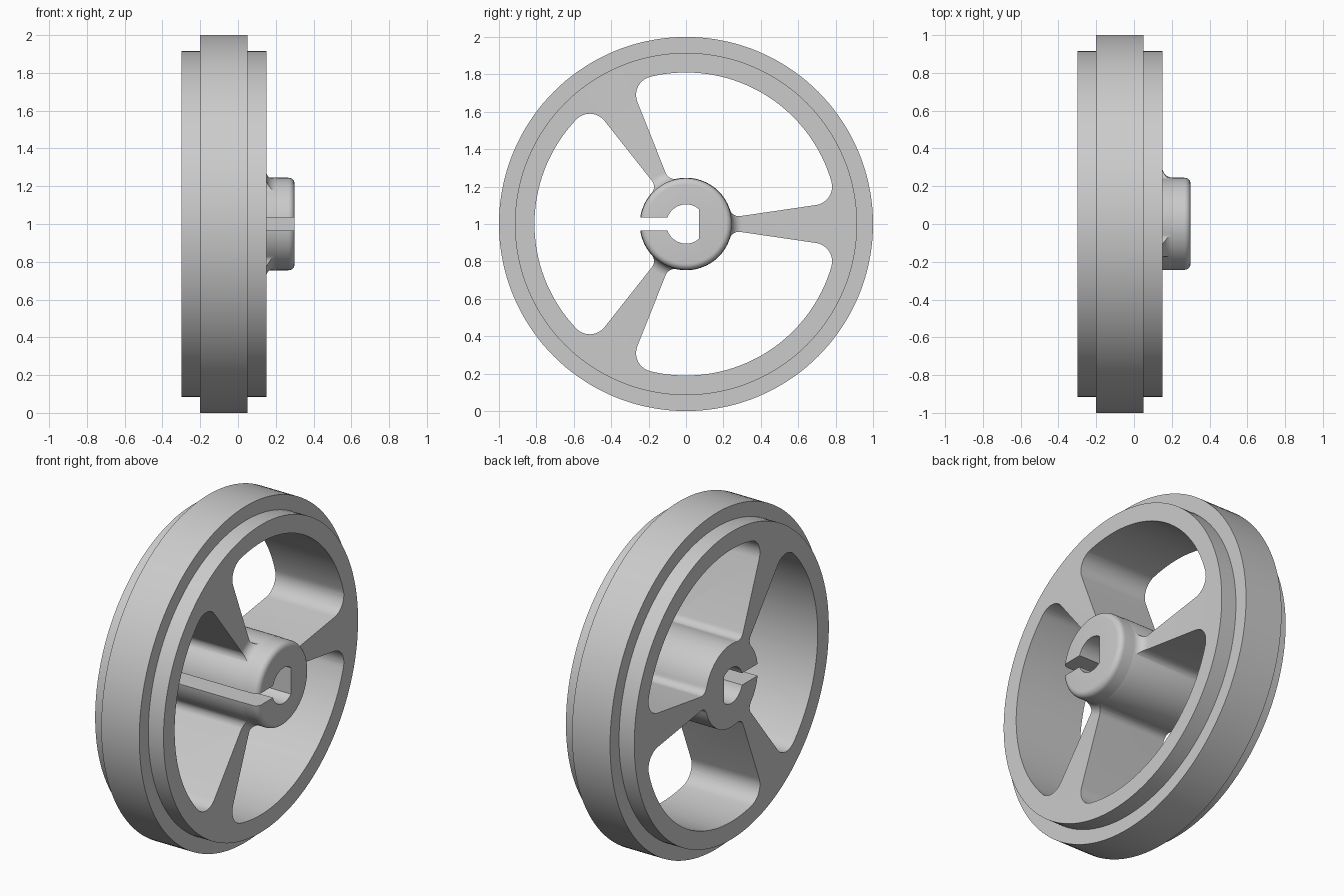
import bpy, bmesh
from math import sin, cos, asin, acos, pi, radians

if "Cube" in bpy.data.objects:
    bpy.data.objects.remove(bpy.data.objects["Cube"])

CZ = 1.0      # height of the wheel axis
SEG = 144     # sides of the turned body


def arc(cx, cy, r, a0, a1, n):
    return [(cx + r * cos(a0 + (a1 - a0) * i / n),
             cy + r * sin(a0 + (a1 - a0) * i / n)) for i in range(n + 1)]


def make_object(name, bm):
    bmesh.ops.recalc_face_normals(bm, faces=bm.faces[:])
    me = bpy.data.meshes.new(name)
    bm.to_mesh(me)
    bm.free()
    ob = bpy.data.objects.new(name, me)
    bpy.context.collection.objects.link(ob)
    return ob


def lathe(name, profile):
    """Turn (x, radius) points around the wheel axis and cap both ends."""
    bm = bmesh.new()
    rings = [[bm.verts.new((x, r * cos(2 * pi * k / SEG), CZ + r * sin(2 * pi * k / SEG)))
              for k in range(SEG)] for x, r in profile]
    for a, b in zip(rings, rings[1:]):
        for k in range(SEG):
            j = (k + 1) % SEG
            bm.faces.new((a[k], a[j], b[j], b[k]))
    bm.faces.new(rings[0])
    bm.faces.new(rings[-1])
    return make_object(name, bm)


def prisms(name, outlines):
    """Extrude (y, z) outlines along x as a cutter."""
    bm = bmesh.new()
    for pts in outlines:
        lo = [bm.verts.new((-0.5, y, CZ + z)) for y, z in pts]
        hi = [bm.verts.new((0.5, y, CZ + z)) for y, z in pts]
        bm.faces.new(lo)
        bm.faces.new(hi)
        for k in range(len(pts)):
            j = (k + 1) % len(pts)
            bm.faces.new((lo[k], lo[j], hi[j], hi[k]))
    ob = make_object(name, bm)
    ob.hide_render = True
    return ob


# Turned body: stepped rim, flat web, hub with filleted root and rounded tip
profile = [(-0.3, 0.915), (-0.2, 0.915), (-0.2, 1.0), (0.05, 1.0), (0.05, 0.915), (0.15, 0.915)]
profile += arc(0.205, 0.30, 0.055, -pi, -pi / 2, 8)
profile += arc(0.267, 0.212, 0.033, pi / 2, 0, 6)
wheel = lathe("wheel", profile)


# Windows between the three tapered spokes, all corners rounded
def window(mid):
    R, h, ro, ri = 0.81, 0.247, 0.1, 0.05
    half = radians(60 - 8.3)
    do, di = asin(ro / (R - ro)), asin(ri / (h + ri))
    a, b = mid - half, mid + half

    def corner(dist, r, ang, s, e):
        return arc(dist * cos(ang), dist * sin(ang), r, s, e, 10)

    pts = corner(R - ro, ro, a + do, a - pi / 2, a + do)
    pts += arc(0, 0, R, a + do, b - do, 44)[1:-1]
    pts += corner(R - ro, ro, b - do, b - do, b + pi / 2)
    pts += corner(h + ri, ri, b - di, b + pi / 2, b - di + pi)
    pts += arc(0, 0, h, b - di, a + di, 36)[1:-1]
    pts += corner(h + ri, ri, a + di, a + di + pi, a + 3 * pi / 2)
    return pts


windows = prisms("window_cutter", [window(radians(m)) for m in (60, 180, 300)])

# D-shaped shaft hole joined to the clamp slot
bore, flat, slot = 0.105, 0.07, 0.035
f, s = acos(flat / bore), pi - asin(slot / bore)
keyhole = arc(0, 0, bore, f, s, 18) + [(-0.4, slot), (-0.4, -slot)] + arc(0, 0, bore, -s, -f, 18)
shaft_hole = prisms("shaft_hole_cutter", [keyhole])

# Cut the openings
bpy.context.view_layer.objects.active = wheel
wheel.select_set(True)
for cutter in (windows, shaft_hole):
    mod = wheel.modifiers.new("cut", 'BOOLEAN')
    mod.operation = 'DIFFERENCE'
    mod.solver = 'EXACT'
    mod.object = cutter
    bpy.ops.object.modifier_apply(modifier=mod.name)
    bpy.data.objects.remove(cutter, do_unlink=True)

bpy.ops.object.shade_smooth_by_angle(angle=radians(30))
